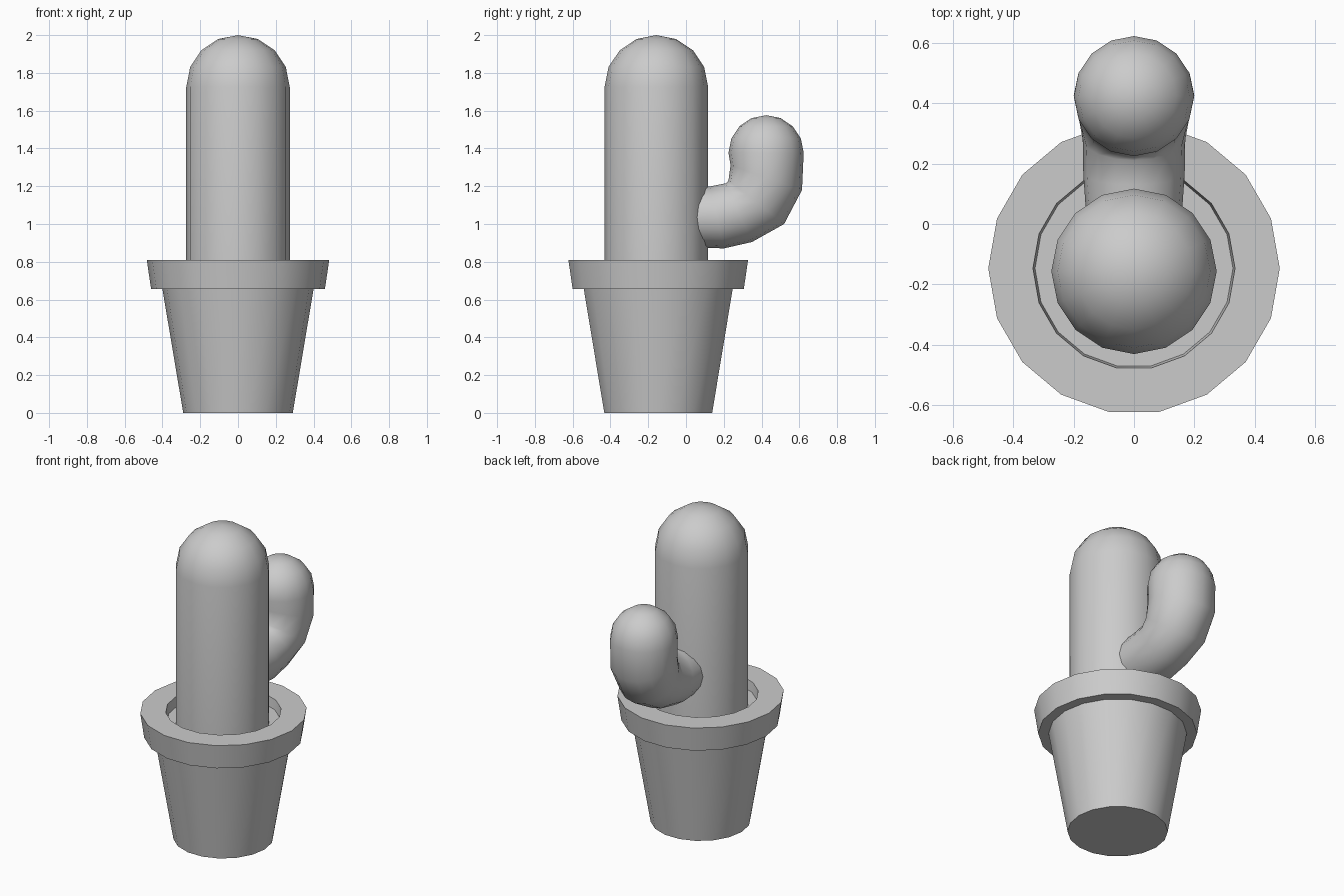
import bpy, bmesh
from math import cos, sin, pi, radians
from mathutils import Vector

if "Cube" in bpy.data.objects:
    bpy.data.objects.remove(bpy.data.objects["Cube"])


def finish(name, bm):
    bmesh.ops.recalc_face_normals(bm, faces=bm.faces)
    mesh = bpy.data.meshes.new(name)
    bm.to_mesh(mesh)
    bm.free()
    ob = bpy.data.objects.new(name, mesh)
    bpy.context.collection.objects.link(ob)
    bpy.ops.object.select_all(action='DESELECT')
    ob.select_set(True)
    bpy.context.view_layer.objects.active = ob
    bpy.ops.object.shade_smooth_by_angle(angle=radians(35))
    return ob


def tube(name, rings, sides):
    """Skin rings of (y, z, radius, tilt); tilt leans the ring axis from +z to +y."""
    bm = bmesh.new()
    loops = []
    for y, z, r, tilt in rings:
        c = Vector((0, y, z))
        v = Vector((0, cos(tilt), -sin(tilt)))
        if r == 0:
            loops.append([bm.verts.new(c)])
        else:
            loops.append([bm.verts.new(c + r * (cos(a) * Vector((1, 0, 0)) + sin(a) * v))
                          for a in (2 * pi * i / sides for i in range(sides))])
    for a, b in zip(loops, loops[1:]):
        for i in range(sides):
            j = (i + 1) % sides
            if len(b) == 1:
                bm.faces.new((a[i], a[j], b[0]))
            else:
                bm.faces.new((a[i], a[j], b[j], b[i]))
    for end in (loops[0], loops[-1]):
        if len(end) > 1:
            bm.faces.new(end)
    return finish(name, bm)


def dome(y, z, r):
    """Hemisphere rings closing the top of a tube."""
    steps = [i * pi / 8 for i in range(4)]
    return [(y, z + r * sin(t), r * cos(t), 0) for t in steps] + [(y, z + r, 0, 0)]


# Pot with overhanging rim, inner lip and soil surface
POT_Y = -0.147
pot_profile = [(0.29, 0), (0.40, 0.655), (0.46, 0.655), (0.483, 0.81),
               (0.335, 0.81), (0.328, 0.75)]
tube("pot", [(POT_Y, z, r, 0) for r, z in pot_profile], 18)

# Main stem
BODY_Y = -0.157
tube("cactus_body", [(BODY_Y, 0.74, 0.274, 0)] + dome(BODY_Y, 1.726, 0.274), 16)

# Side arm, bending from outward to upward
arm = [(-0.02, 1.035, 0.155, radians(90)),
       (0.165, 1.035, 0.168, radians(78)),
       (0.28, 1.06, 0.17, radians(66)),
       (0.372, 1.115, 0.187, radians(38)),
       (0.425, 1.245, 0.2, radians(19))]
tube("cactus_arm", arm + dome(0.424, 1.377, 0.199), 16)
